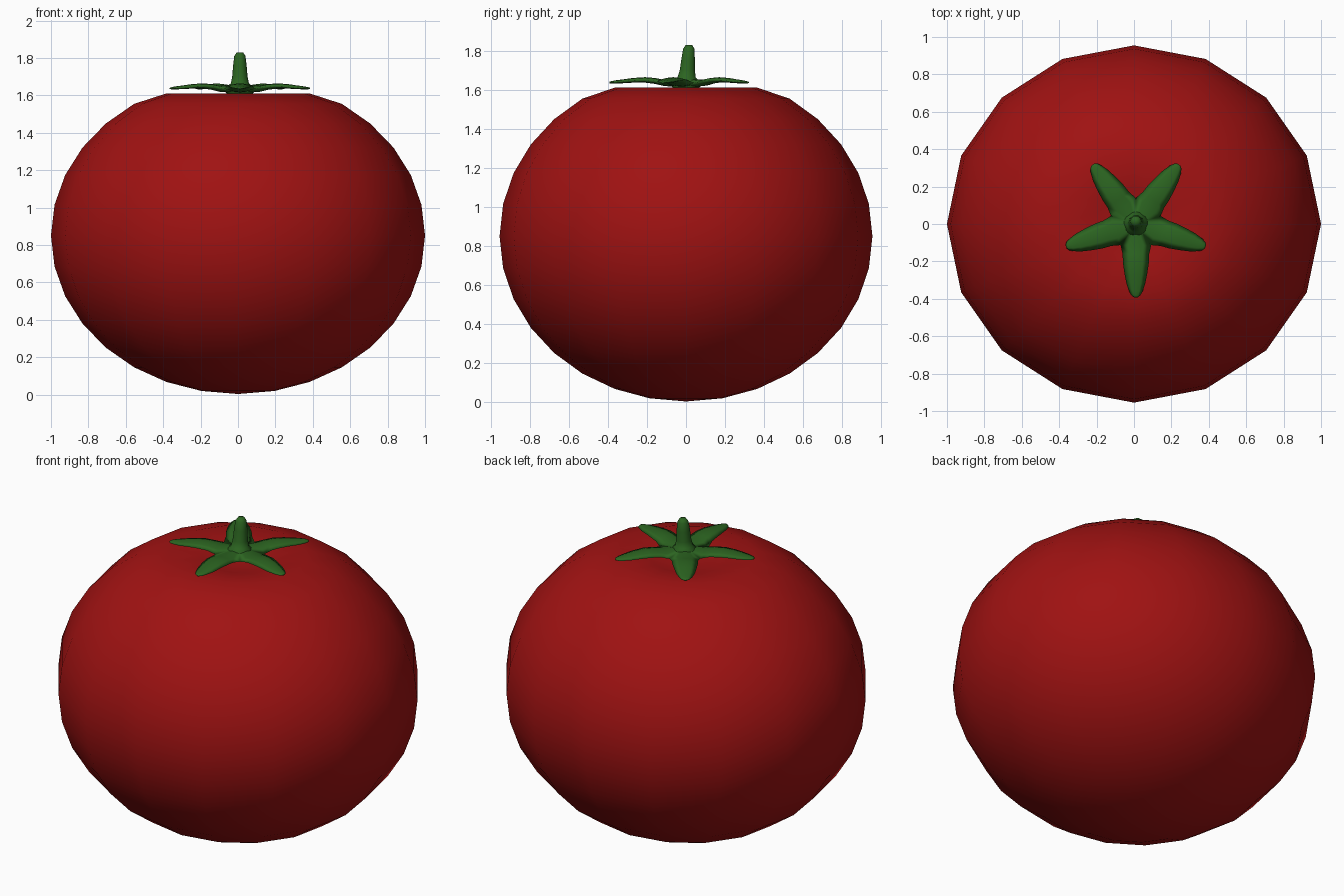
import bpy, bmesh, math

if "Cube" in bpy.data.objects:
    bpy.data.objects.remove(bpy.data.objects["Cube"])


def material(name, color):
    m = bpy.data.materials.new(name)
    m.diffuse_color = (*color, 1)
    m.use_nodes = True
    m.node_tree.nodes["Principled BSDF"].inputs["Base Color"].default_value = m.diffuse_color
    return m


def finish(bm, name, mat):
    bmesh.ops.remove_doubles(bm, verts=bm.verts, dist=0.0005)
    bmesh.ops.recalc_face_normals(bm, faces=bm.faces)
    for f in bm.faces:
        f.smooth = True
    mesh = bpy.data.meshes.new(name)
    bm.to_mesh(mesh)
    bm.free()
    ob = bpy.data.objects.new(name, mesh)
    ob.data.materials.append(mat)
    bpy.context.collection.objects.link(ob)
    return ob


red = material("fruit_red", (0.35, 0.006, 0.006))
green = material("leaf_green", (0.025, 0.13, 0.015))

# Fruit: squashed sphere with a shallow dimple at the top
bm = bmesh.new()
bmesh.ops.create_uvsphere(bm, u_segments=16, v_segments=16, radius=1)
for v in bm.verts:
    r = math.hypot(v.co.x, v.co.y)
    top = v.co.z > 0
    z = 0.85 + v.co.z * 0.847
    if top and r < 0.05:
        z = 1.55
    elif top and r < 0.25:
        z = 1.59
    elif top and r < 0.45:
        z = 1.61
    v.co = (v.co.x, v.co.y * 0.955, z)
finish(bm, "fruit", red)

# Calyx: five leaves lofted from lens-shaped sections, joined in the middle
# (distance, half width, height, half thickness)
rows = [(0.113, 0.079, 1.635, 0.016), (0.16, 0.071, 1.645, 0.015),
        (0.21, 0.069, 1.650, 0.014), (0.27, 0.060, 1.648, 0.012),
        (0.32, 0.050, 1.643, 0.010), (0.36, 0.036, 1.640, 0.008),
        (0.382, 0.024, 1.638, 0.006), (0.392, 0.010, 1.637, 0.004)]
rows[0] = (0.113, 0.113 * math.tan(math.radians(36)), 1.635, 0.016)
CX, CY = 0.01, 0.0
bm = bmesh.new()
for k in range(5):
    a = math.radians(-90 + 72 * k)
    ca, sa = math.cos(a), math.sin(a)
    for side in (1, -1):
        grid = []
        for d, w, z, h in rows:
            line = []
            for t in (-1, -0.5, 0, 0.5, 1):
                x, y = d, w * t
                line.append(bm.verts.new((CX + x * ca - y * sa, CY + x * sa + y * ca,
                                          z + side * h * (1 - t * t))))
            grid.append(line)
        for p, q in zip(grid, grid[1:]):
            for i in range(4):
                bm.faces.new((p[i], p[i + 1], q[i + 1], q[i]))
        centre = bm.verts.new((CX, CY, 1.655 if side > 0 else 1.61))
        for i in range(4):
            bm.faces.new((centre, grid[0][i], grid[0][i + 1]))
    # tip cap is closed by the two sheets' last rows
        if side > 0:
            upper = grid[-1]
        else:
            for i in range(4):
                bm.faces.new((upper[i], upper[i + 1], grid[-1][i + 1], grid[-1][i]))
bmesh.ops.dissolve_degenerate(bm, dist=0.0001, edges=bm.edges)
finish(bm, "calyx", green)

# Stem: short tapering stalk with a small hub below the leaves
profile = [(0.045, 1.59, 0.0), (0.075, 1.615, 0.0), (0.075, 1.64, 0.0),
           (0.048, 1.665, 0.003), (0.041, 1.70, 0.007), (0.036, 1.76, 0.011),
           (0.030, 1.81, 0.014), (0.018, 1.828, 0.015)]
bm = bmesh.new()
N = 10
rings = []
for r, z, lean in profile:
    rings.append([bm.verts.new((CX + r * math.cos(2 * math.pi * i / N),
                                lean + r * math.sin(2 * math.pi * i / N), z))
                  for i in range(N)])
for p, q in zip(rings, rings[1:]):
    for i in range(N):
        j = (i + 1) % N
        bm.faces.new((p[i], p[j], q[j], q[i]))
bm.faces.new(rings[0])
bm.faces.new(rings[-1])
finish(bm, "stem", green)
